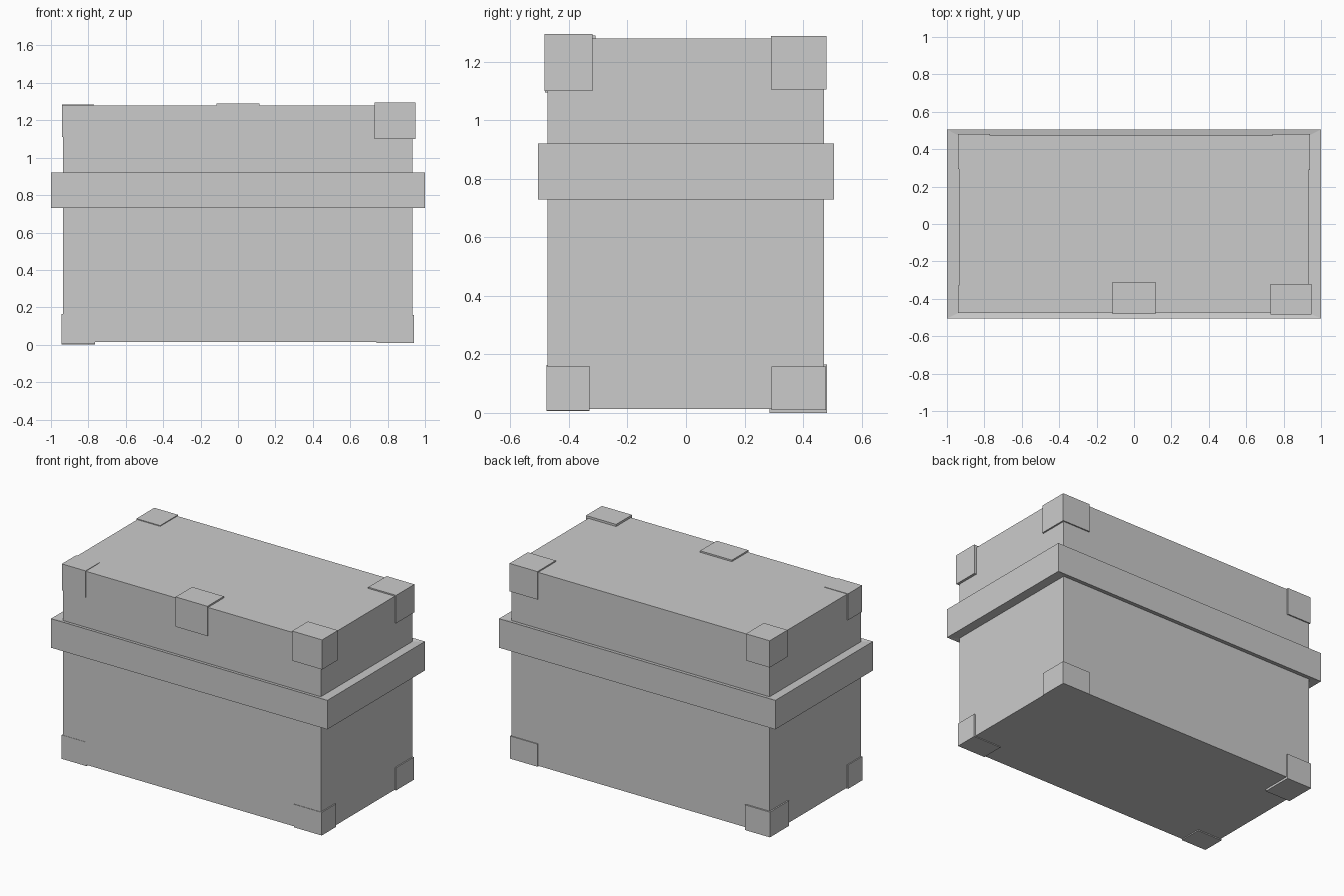
import bpy, bmesh

if "Cube" in bpy.data.objects:
    bpy.data.objects.remove(bpy.data.objects["Cube"])


def box(name, x, y, z):
    """Axis-aligned box from (min, max) ranges."""
    bm = bmesh.new()
    bmesh.ops.create_cube(bm, size=1)
    for v in bm.verts:
        v.co = [r[0] if c < 0 else r[1] for c, r in zip(v.co, (x, y, z))]
    mesh = bpy.data.meshes.new(name)
    bm.to_mesh(mesh)
    bm.free()
    obj = bpy.data.objects.new(name, mesh)
    bpy.context.collection.objects.link(obj)
    return obj


# Chest body and lid
X, Y = (-0.936, 0.932), (-0.474, 0.472)
box("chest_body", X, Y, (0.014, 0.825))
box("chest_lid", X, Y, (0.825, 1.28))

# Rim band, its upper and lower faces dipping slightly toward the chest
band = box("rim_band", (-1, 1), (-0.505, 0.505), (0.73, 0.92))
bm = bmesh.new()
bm.from_mesh(band.data)
for face in [f for f in bm.faces if abs(f.normal.z) > 0.9]:
    s = 1 if face.normal.z > 0 else -1
    bmesh.ops.inset_region(bm, faces=[face], thickness=0.03)
    for v in face.verts:
        v.co.x = 0.932 if v.co.x > 0 else -0.936
        v.co.y = 0.472 if v.co.y > 0 else -0.474
        v.co.z -= s * 0.006
bm.to_mesh(band.data)
bm.free()

# Corner guards: each slightly different in size
guards = {
    "top_front_right": ((0.73, 0.948), (-0.484, -0.32), (1.10, 1.294)),
    "top_back_right": ((0.74, 0.942), (0.29, 0.48), (1.105, 1.288)),
    "top_front_left": ((-0.942, -0.77), (-0.476, -0.33), (1.11, 1.283)),
    "top_back_left": ((-0.942, -0.77), (0.295, 0.48), (1.11, 1.285)),
    "bottom_front_right": ((0.74, 0.94), (-0.477, -0.33), (0.009, 0.16)),
    "bottom_back_right": ((0.74, 0.94), (0.293, 0.478), (0.01, 0.158)),
    "bottom_front_left": ((-0.943, -0.765), (-0.476, -0.33), (0.007, 0.163)),
    "bottom_back_left": ((-0.945, -0.765), (0.285, 0.482), (0.0, 0.165)),
}
for place, ranges in guards.items():
    box("corner_guard_" + place, *ranges)

# Latch plate on the front edge of the lid
box("latch", (-0.115, 0.115), (-0.481, -0.31), (1.095, 1.29))
